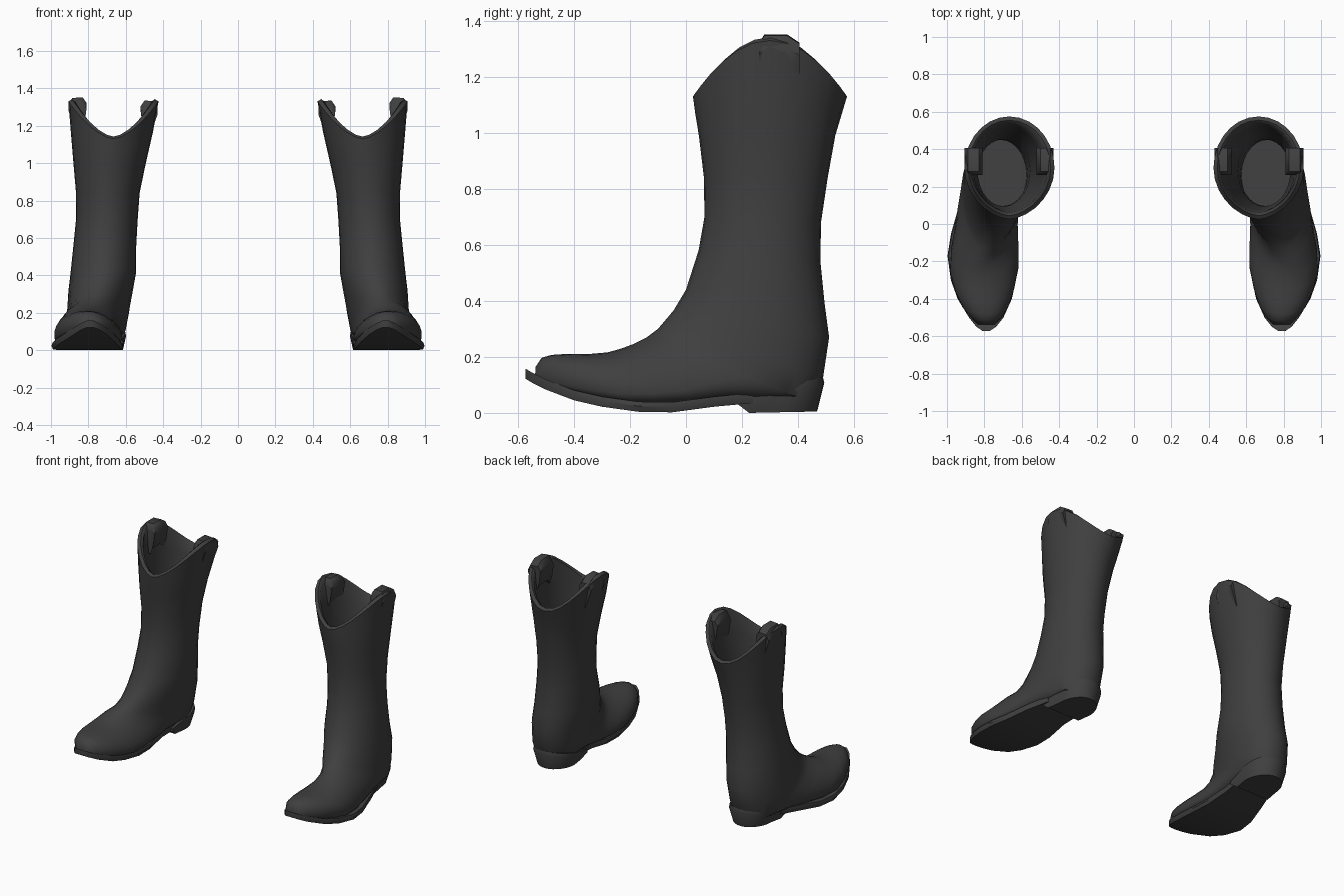
import bpy, bmesh, math

if "Cube" in bpy.data.objects:
    bpy.data.objects.remove(bpy.data.objects["Cube"])

SEG = 28
leather = bpy.data.materials.new("black leather")
leather.diffuse_color = (0.05, 0.05, 0.05, 1)
leather.use_nodes = True
leather.node_tree.nodes["Principled BSDF"].inputs["Base Color"].default_value = leather.diffuse_color


def finish(name, bm, angle=40):
    """Turn a bmesh into a smooth part mirrored to the other foot."""
    bmesh.ops.recalc_face_normals(bm, faces=bm.faces)
    mesh = bpy.data.meshes.new(name)
    bm.to_mesh(mesh)
    bm.free()
    mesh.materials.append(leather)
    ob = bpy.data.objects.new(name, mesh)
    bpy.context.collection.objects.link(ob)
    bpy.context.view_layer.objects.active = ob
    ob.select_set(True)
    bpy.ops.object.shade_smooth_by_angle(angle=math.radians(angle))
    ob.select_set(False)
    ob.modifiers.new("other_foot", 'MIRROR').use_mirror_merge = False
    return ob


def loft(name, rings, angle=40):
    """Skin a list of closed rings and cap both ends."""
    bm = bmesh.new()
    loops = [[bm.verts.new(p) for p in ring] for ring in rings]
    n = len(loops[0])
    for a, b in zip(loops, loops[1:]):
        for i in range(n):
            j = (i + 1) % n
            bm.faces.new((a[i], a[j], b[j], b[i]))
    bm.faces.new(loops[0])
    bm.faces.new(loops[-1])
    return finish(name, bm, angle)


def section(ty, tz, by, bz, cx, hw, flat, lift=0.0, inset=0.0):
    """Cross-section between a front/instep point and a back/sole point.
    flat: 0 = oval shaft, 1 = flat-bottomed foot; lift raises the sides."""
    my, mz = (ty + by) / 2, (tz + bz) / 2
    dy, dz = (ty - by) / 2, (tz - bz) / 2
    k = 1 - inset / math.hypot(dy, dz)
    pts = []
    for i in range(SEG):
        a = 2 * math.pi * i / SEG
        c, s = math.cos(a), math.sin(a)
        mid = -0.5 * flat
        u = (mid + (1 - mid) * c if c > 0 else mid + (1 + mid) * c) * k
        power = 1 - 0.45 * flat if c < 0 else 1 + lift
        v = math.copysign(abs(s) ** power, s) * (hw - inset)
        y = my + dy * u
        x = cx + v - 0.15 * flat * (y - my)
        pts.append((x, y, mz + dz * u + lift * s * s))
    return pts


# Boot upper: instep y,z / back or sole y,z / centre x / half width / flatness
RIM = (0.025, 1.13, 0.575, 1.13, 0.666, 0.241, 0)
COLLAR = (0.033, 1.07, 0.557, 1.07, 0.674, 0.22, 0)
SHAFT = [
    (0.046, 0.99, 0.533, 0.99, 0.687, 0.192, 0),
    (0.064, 0.84, 0.506, 0.84, 0.696, 0.17, 0),
    (0.066, 0.70, 0.482, 0.68, 0.702, 0.165, 0),
    (0.045, 0.58, 0.480, 0.54, 0.712, 0.168, 0),
]
FOOT = [
    (0.00, 0.44, 0.495, 0.39, 0.72, 0.175, 0),
    (-0.045, 0.365, 0.511, 0.27, 0.735, 0.172, 0.1),
    (-0.10, 0.30, 0.490, 0.13, 0.75, 0.165, 0.25),
    (-0.14, 0.27, 0.440, 0.04, 0.765, 0.16, 0.45),
    (-0.19, 0.245, 0.20, 0.045, 0.79, 0.162, 0.8),
    (-0.23, 0.23, 0.06, 0.03, 0.80, 0.167, 1),
    (-0.28, 0.216, -0.08, 0.02, 0.805, 0.18, 1),
    (-0.35, 0.21, -0.20, 0.02, 0.806, 0.182, 1),
    (-0.42, 0.211, -0.32, 0.04, 0.802, 0.158, 1),
    (-0.48, 0.207, -0.42, 0.065, 0.796, 0.125, 1),
    (-0.515, 0.197, -0.49, 0.09, 0.79, 0.083, 1),
    (-0.537, 0.165, -0.54, 0.115, 0.79, 0.045, 1),
]
rings = [section(*s, inset=0.03) for s in reversed(SHAFT)]
rings += [section(*COLLAR, lift=0.1, inset=0.035),
          section(*RIM, lift=0.2, inset=0.036),
          [(x, y, z + 0.012) for x, y, z in section(*RIM, lift=0.2, inset=0.02)],
          section(*RIM, lift=0.2),
          section(*COLLAR, lift=0.1)]
rings += [section(*s) for s in SHAFT + FOOT]
loft("boot_upper", rings, 50)

# Sole: y / underside z / centre x / half width
SOLE = [
    (0.24, 0.035, 0.755, 0.13), (0.1, 0.022, 0.785, 0.15),
    (-0.05, 0.002, 0.80, 0.178), (-0.17, 0.004, 0.807, 0.19),
    (-0.3, 0.022, 0.805, 0.174), (-0.4, 0.045, 0.798, 0.145),
    (-0.5, 0.083, 0.79, 0.092), (-0.55, 0.108, 0.79, 0.052),
    (-0.573, 0.122, 0.79, 0.018),
]
loft("sole", [[(cx - w * 0.96, y, z), (cx + w * 0.96, y, z),
               (cx + w, y, z + 0.02), (cx + w * 0.97, y, z + 0.036),
               (cx - w * 0.97, y, z + 0.036), (cx - w, y, z + 0.02)]
              for y, z, cx, w in SOLE], 35)


# Heel block: rounded at the back, straight across the front, sloping top
def heel_ring(front, back, hw, z_front, z_back):
    pts = [(0.75 - hw, front), (0.75 + hw, front)]
    mid = back - 0.15
    for i in range(15):
        a = math.pi * i / 14
        pts.append((0.735 + hw * math.cos(a), mid + 0.15 * math.sin(a)))
    return [(x, y, z_front + (z_back - z_front) * (y - front) / (back - front))
            for x, y in pts]


loft("heel", [heel_ring(0.225, 0.468, 0.12, 0.0, 0.005),
              heel_ring(0.18, 0.494, 0.136, 0.035, 0.108),
              heel_ring(0.18, 0.488, 0.134, 0.055, 0.13)], 35)


# Pull straps folded over the rim on both sides of the shaft
def strap(name, x_out, x_in, top, lean):
    d = 1 if x_out > x_in else -1
    profile = [(x_out - lean * d, top - 0.17), (x_out, top - 0.045),
               (x_out - 0.018 * d, top - 0.004), (x_in + 0.02 * d, top),
               (x_in, top - 0.03), (x_in + 0.01 * d, top - 0.11),
               (x_in + 0.03 * d, top - 0.17)]
    stations = [(0.262, -0.03), (0.28, 0), (0.36, 0), (0.405, -0.03)]
    loft(name, [[(x, y, z + drop) for x, z in profile] for y, drop in stations], 45)


strap("outer_pull_strap", 0.905, 0.81, 1.352, 0.04)
strap("inner_pull_strap", 0.43, 0.52, 1.335, -0.0 + 0.045)
